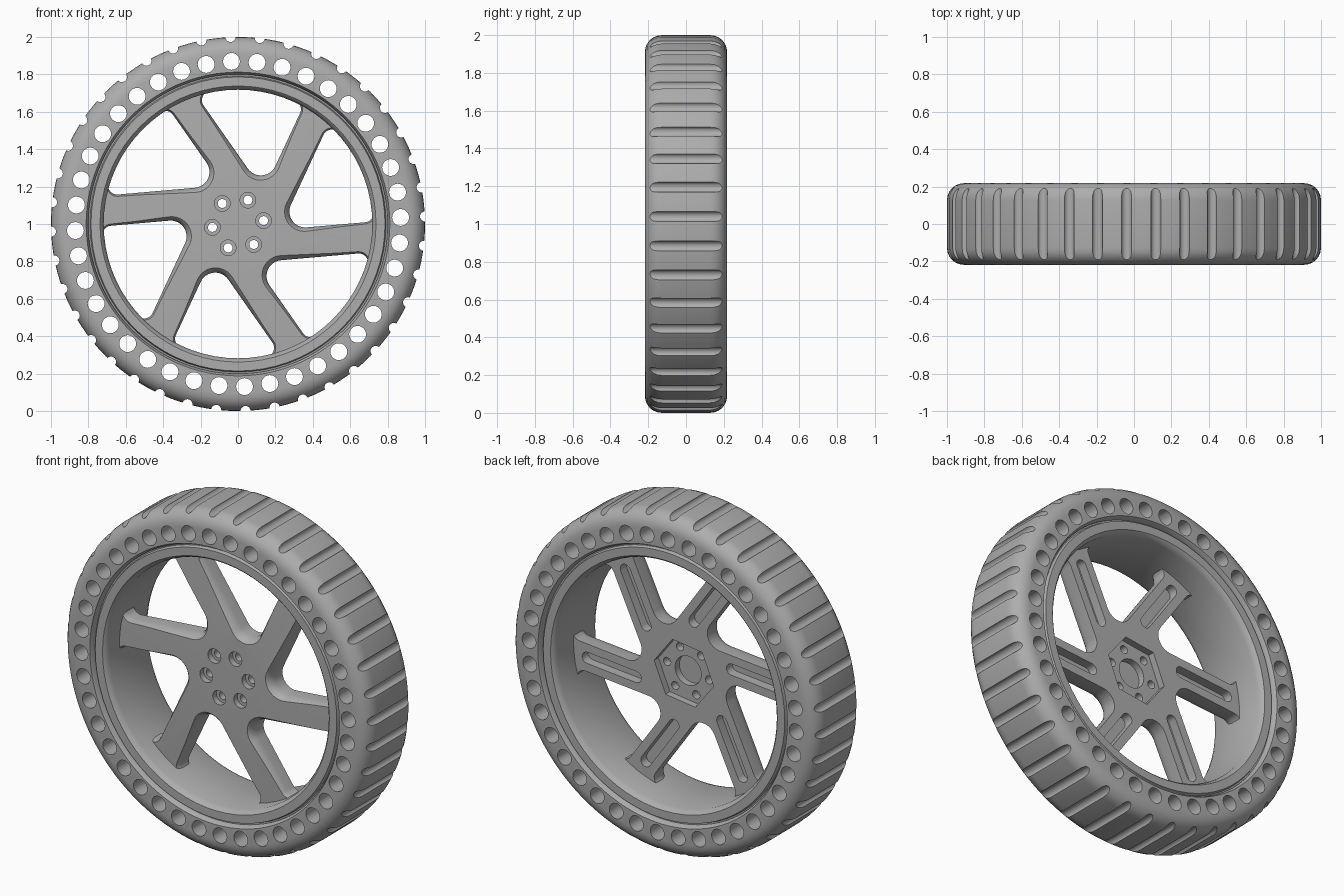
import bpy, bmesh
from math import pi, sin, cos, radians, sqrt, atan2

if "Cube" in bpy.data.objects:
    bpy.data.objects.remove(bpy.data.objects["Cube"])

grey = bpy.data.materials.new("mid_grey")
grey.use_nodes = True
grey.diffuse_color = (0.42, 0.42, 0.42, 1)
grey.node_tree.nodes["Principled BSDF"].inputs["Base Color"].default_value = (0.42, 0.42, 0.42, 1)


def circle(y, r, n, u=0, v=0, turn=0):
    """Ring of n points around the axle direction at depth y."""
    return [(u + r * cos(turn + 2 * pi * i / n), y, v + r * sin(turn + 2 * pi * i / n))
            for i in range(n)]


def loft(bm, rings, closed=False):
    """Skin equal-length rings; closed joins last to first, otherwise cap the ends."""
    loops = [[bm.verts.new((x, y, z + 1)) for x, y, z in ring] for ring in rings]
    pairs = list(zip(loops, loops[1:]))
    if closed:
        pairs.append((loops[-1], loops[0]))
    else:
        bm.faces.new(loops[0])
        bm.faces.new(loops[-1])
    for a, b in pairs:
        for i in range(len(a)):
            j = (i + 1) % len(a)
            bm.faces.new((a[i], a[j], b[j], b[i]))


def finish(bm, name):
    bmesh.ops.recalc_face_normals(bm, faces=bm.faces)
    mesh = bpy.data.meshes.new(name)
    bm.to_mesh(mesh)
    bm.free()
    mesh.materials.append(grey)
    obj = bpy.data.objects.new(name, mesh)
    bpy.context.collection.objects.link(obj)
    return obj


def solid(name, shapes, closed=False):
    bm = bmesh.new()
    for rings in shapes:
        loft(bm, rings, closed)
    return finish(bm, name)


def cut(target, cutter):
    """Subtract the cutter, keep the result as plain mesh, and drop the cutter."""
    cutter.hide_render = True
    mod = target.modifiers.new("cut", "BOOLEAN")
    mod.object, mod.solver = cutter, "EXACT"
    bpy.context.view_layer.objects.active = target
    bpy.ops.object.modifier_apply(modifier=mod.name)
    bpy.data.objects.remove(cutter)


def smooth(obj, angle):
    bpy.ops.object.select_all(action="DESELECT")
    obj.select_set(True)
    bpy.context.view_layer.objects.active = obj
    bpy.ops.object.shade_smooth_by_angle(angle=radians(angle))


# Tyre: rounded shoulders, mirrored across the width
HALF, SHOULDER = 0.218, 0.09
side = [(0.8, 0.195), (0.812, HALF)]
for i in range(7):
    t = pi / 2 * i / 6
    side.append((1 - SHOULDER + SHOULDER * sin(t), HALF - SHOULDER + SHOULDER * cos(t)))
profile = side + [(r, -y) for r, y in reversed(side)]
tyre = solid("tyre", [[circle(y, r, 120) for r, y in profile]], closed=True)

# Cross holes and tread grooves
COUNT = 40
holes = []
for k in range(COUNT):
    a = radians(2.3) + 2 * pi * k / COUNT
    for dist, rad in ((0.87, 0.045), (1.001, 0.027)):
        holes.append([circle(y, rad, 24, dist * cos(a), dist * sin(a)) for y in (-0.3, 0.3)])
cut(tyre, solid("tyre_cutter", holes))
smooth(tyre, 30)

# Rim barrel with a small lip at each side
lip = [(0.805, 0.185), (0.792, 0.185), (0.786, 0.205), (0.738, 0.205), (0.728, 0.195), (0.718, 0.17)]
profile = lip + [(r, -y) for r, y in reversed(lip)]
rim = solid("rim", [[circle(y, r, 72) for r, y in profile]], closed=True)
smooth(rim, 25)

# Spoked centre: a dished disc, cut into six offset spokes
FRONT, BACK = -0.10, 0.02
TILT = radians(5)
NEAR, FAR = 0.05, 0.213       # spoke edge offsets from the axle
RIM_R, CORNER, ROOT = 0.728, 0.05, 0.085
disc = solid("spoked_centre", [[circle(FRONT, 0.26, 72), circle(-0.075, 0.75, 72),
                                circle(BACK, 0.75, 72)]])


def spin(points, turn):
    return [(x * cos(turn) - z * sin(turn), y, x * sin(turn) + z * cos(turn)) for x, y, z in points]


def pocket(y, grow):
    """Rounded wedge between two spokes, widened by grow."""
    reach = RIM_R - CORNER
    ax, az = sqrt(reach ** 2 - (CORNER - NEAR) ** 2), CORNER - NEAR
    along, off = sqrt(reach ** 2 - (FAR + CORNER) ** 2), -(FAR + CORNER)
    s, c = sin(pi / 3), cos(pi / 3)
    bx, bz = along * c - off * s, along * s + off * c
    vx = (FAR - NEAR * c) / s
    ta, tb = atan2(az, ax), atan2(bz, bx)
    arcs = [(vx + 2 * ROOT * s, -NEAR + ROOT, ROOT, pi * 5 / 6, pi * 3 / 2, 12),
            (ax, az, CORNER, -pi / 2, ta, 8),
            (0, 0, RIM_R, ta + 0.04, tb - 0.04, 10),
            (bx, bz, CORNER, tb, pi * 5 / 6, 8)]
    points = []
    for u, v, r, start, end, n in arcs:
        for i in range(n + 1):
            t = start + (end - start) * i / n
            points.append((u + (r + grow) * cos(t), y, v + (r + grow) * sin(t)))
    return points


def slot(y, start, end, r, v):
    """Stadium outline lying along a spoke."""
    return [((end if i <= 8 else start) + r * cos(t), y, v + r * sin(t))
            for i in range(18) for t in [-pi / 2 + pi * (i if i <= 8 else i - 1) / 8]]


STEPS = ((0.1, 0), (-0.045, 0), (-0.065, 0.004), (-0.085, 0.012), (-0.1, 0.026), (-0.13, 0.06))
pockets, slots, bolts = [], [], []
for k in range(6):
    turn = TILT + k * pi / 3
    pockets.append([spin(pocket(y, g), turn) for y, g in STEPS])
    slots.append([spin(slot(y, 0.3, 0.62, 0.033, -(NEAR + FAR) / 2), turn) for y in (-0.035, 0.1)])
    a = radians(7.5) + k * pi / 3
    u, v = 0.138 * cos(a), 0.138 * sin(a)
    bolts.append([circle(y, r, 24, u, v) for y, r in
                  ((-0.2, 0.042), (-0.065, 0.042), (-0.065, 0.024), (0.1, 0.024))])
for i, shape in enumerate(pockets):
    cut(disc, solid("pocket_cutter", [shape]))
cut(disc, solid("slot_cutter", slots))

# Hub: hexagonal recess and blind bore at the back, stepped bolt holes
cut(disc, solid("hex_cutter", [[circle(y, 0.195, 6, turn=radians(7.5)) for y in (-0.02, 0.1)]]))
cut(disc, solid("bore_cutter", [[circle(y, 0.085, 36) for y in (-0.06, 0.1)]]))
cut(disc, solid("bolt_cutter", bolts))
smooth(disc, 25)
